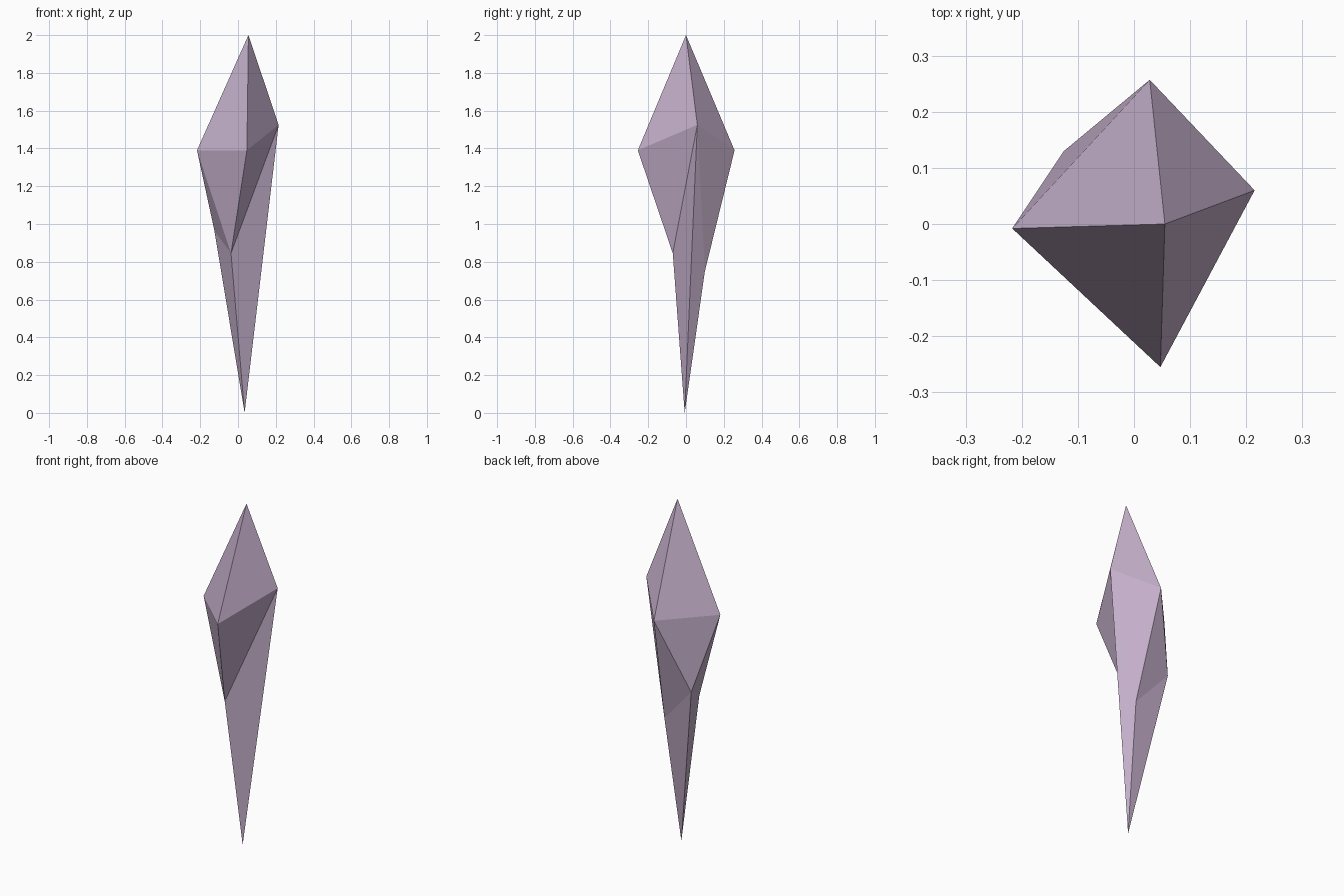
import bpy
import bmesh

# Remove the default object
cube = bpy.data.objects.get("Cube")
if cube:
    bpy.data.objects.remove(cube, do_unlink=True)


def make_material(name, colour):
    material = bpy.data.materials.new(name)
    material.use_nodes = True
    material.diffuse_color = colour
    material.node_tree.nodes["Principled BSDF"].inputs["Base Color"].default_value = colour
    return material


# Corner points of the crystal
corners = {
    "tip": (0.055, 0.0, 2.0),
    "right": (0.215, 0.06, 1.525),
    "front": (0.047, -0.255, 1.39),
    "left": (-0.217, -0.008, 1.39),
    "back": (0.028, 0.257, 1.39),
    "low_front": (-0.037, -0.07, 0.845),
    "low_left": (-0.125, 0.13, 0.965),
    "low_back": (0.07, 0.1, 0.75),
    "point": (0.035, -0.007, 0.0),
}

bm = bmesh.new()
verts = {name: bm.verts.new(co) for name, co in corners.items()}


def facet(*names):
    bm.faces.new([verts[name] for name in names])


def fan(apex, ring):
    """Join an apex to every side of a closed ring."""
    for a, b in zip(ring, ring[1:] + ring[:1]):
        facet(apex, a, b)


# Crown and long tapering shaft
fan("tip", ["front", "right", "back", "left"])
fan("point", ["right", "low_front", "low_left", "low_back"])

# Belt of facets between crown and shaft
facet("front", "low_front", "right")
facet("left", "low_front", "front")
facet("left", "low_left", "low_front")
facet("back", "low_left", "left")
facet("back", "low_back", "low_left")
facet("right", "low_back", "back")

bmesh.ops.recalc_face_normals(bm, faces=bm.faces[:])
mesh = bpy.data.meshes.new("crystal_shard")
bm.to_mesh(mesh)
bm.free()

shard = bpy.data.objects.new("crystal_shard", mesh)
bpy.context.collection.objects.link(shard)
mesh.materials.append(make_material("pale_lavender", (0.55, 0.43, 0.59, 1.0)))
